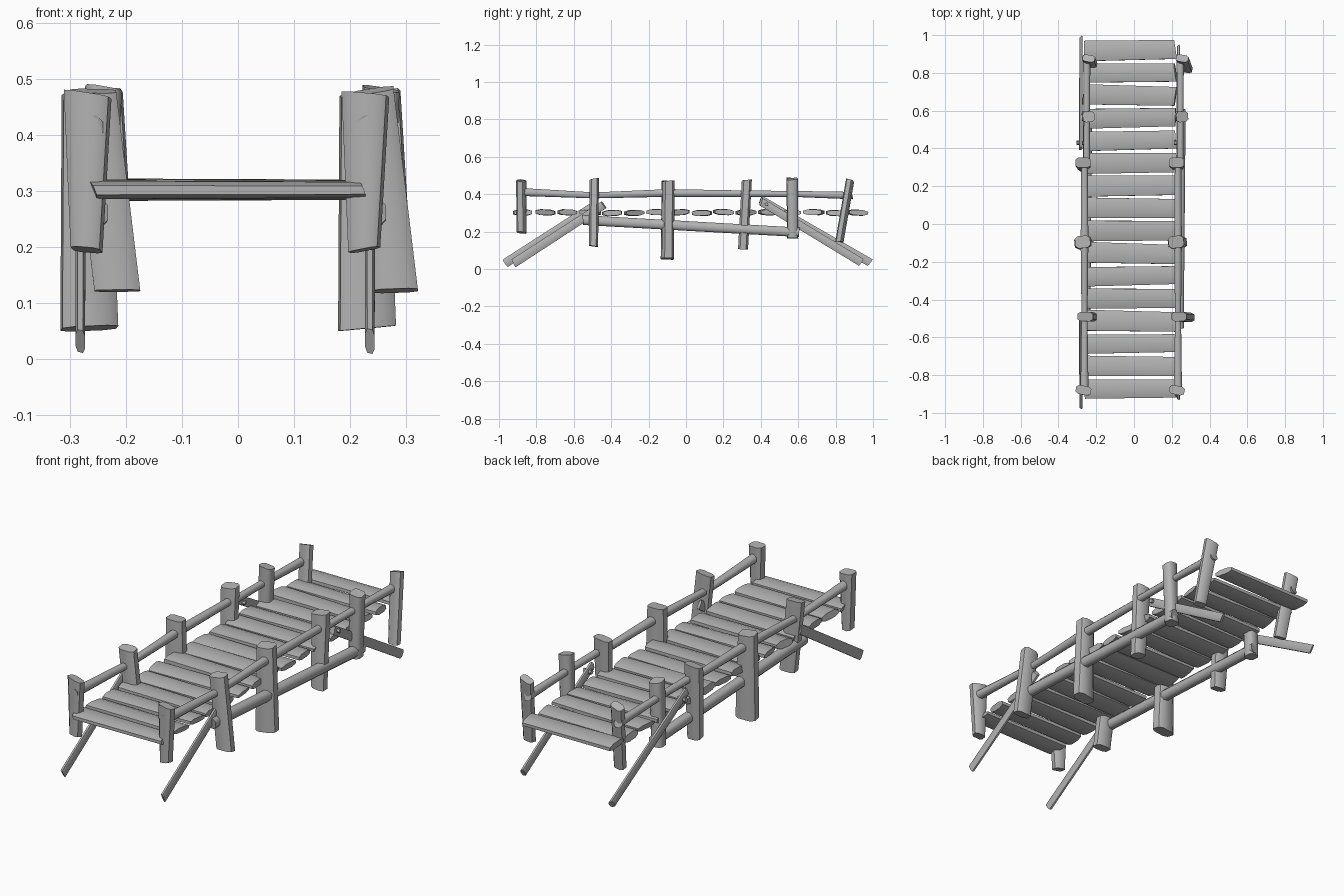
import bpy, bmesh, math, random
from mathutils import Vector

random.seed(7)
if "Cube" in bpy.data.objects:
    bpy.data.objects.remove(bpy.data.objects["Cube"], do_unlink=True)

wood = bpy.data.materials.new("grey_wood")
wood.use_nodes = True
grey = (0.45, 0.45, 0.45, 1)
wood.diffuse_color = grey
wood.node_tree.nodes["Principled BSDF"].inputs["Base Color"].default_value = grey


def log(name, a, b, size_a, size_b, across, sides=8, twist=0.0, skew=0.008, square=0.6):
    """Tapered hewn log from a to b; sizes are (width along across, thickness)."""
    a, b = Vector(a), Vector(b)
    axis = (b - a).normalized()
    u = Vector(across)
    u = (u - axis * u.dot(axis)).normalized()
    v = axis.cross(u)
    bm = bmesh.new()
    rings = []
    for centre, (w, t) in ((a, size_a), (b, size_b)):
        tilt_u, tilt_v = (random.uniform(-skew, skew) for _ in range(2))
        ring = []
        for i in range(sides):
            ang = math.tau * (i + 0.5) / sides
            c, s = math.cos(ang), math.sin(ang)
            # superellipse section, squarer for small exponents
            c = math.copysign(abs(c) ** square, c)
            s = math.copysign(abs(s) ** square, s)
            x, y = c * w / 2, s * t / 2
            p = u * (x * math.cos(twist) - y * math.sin(twist))
            p += v * (x * math.sin(twist) + y * math.cos(twist))
            ring.append(bm.verts.new(centre + p + axis * (c * tilt_u + s * tilt_v)))
        rings.append(ring)
    low, high = rings
    for i in range(sides):
        j = (i + 1) % sides
        bm.faces.new((low[i], low[j], high[j], high[i]))
    bm.faces.new(low[::-1])
    bm.faces.new(high)
    bmesh.ops.recalc_face_normals(bm, faces=bm.faces)
    mesh = bpy.data.meshes.new(name)
    bm.to_mesh(mesh)
    bm.free()
    mesh.materials.append(wood)
    obj = bpy.data.objects.new(name, mesh)
    bpy.context.collection.objects.link(obj)
    bpy.ops.object.select_all(action='DESELECT')
    obj.select_set(True)
    bpy.context.view_layer.objects.active = obj
    bpy.ops.object.shade_smooth_by_angle(angle=math.radians(50))
    return obj


X, Z = (1, 0, 0), (0, 0, 1)

# Deck planks, laid crosswise with slight wobble
COUNT = 16
for i in range(COUNT):
    y = 0.92 - i * 0.1195
    z = 0.303 + random.uniform(-0.004, 0.004)
    dy, w = random.uniform(-0.006, 0.006), random.uniform(0.108, 0.118)
    log(f"deck_plank_{i + 1}", (-0.262, y + dy, z), (0.22, y - dy, z),
        (w, 0.034), (w - 0.008, 0.03), (0, 1, random.uniform(-0.06, 0.06)), square=0.75)

# Posts: foot, head, foot width, head width, depth, twist
posts = [
    ((-.27, -.88, .195), (-.268, -.88, .472), .055, .085, .05, -0.2),
    ((-.215, -.495, .122), (-.258, -.49, .478), .085, .085, .052, 0.0),
    ((-.265, -.10, .055), (-.272, -.095, .47), .105, .085, .068, 0.1),
    ((-.265, .305, .11), (-.27, .325, .472), .07, .085, .056, 0.0),
    ((-.25, .57, .165), (-.24, .568, .482), .06, .066, .06, 0.1),
    ((-.215, .82, .145), (-.24, .877, .472), .06, .07, .04, -0.2),
]

# Hand rail stations (y, z, thickness), offset to the post line
rail = [(-.90, .413, .046), (-.49, .394, .034), (-.09, .407, .044),
        (.33, .403, .036), (.57, .402, .034), (.885, .393, .042)]

for side, dx, brace_x, shift in (("right", 0, -.281, 0), ("left", .495, .235, .045)):
    for i, (foot, head, wf, wh, depth, twist) in enumerate(posts):
        off = Vector((dx, 0, 0))
        log(f"{side}_post_{i + 1}", Vector(foot) + off, Vector(head) + off,
            (wf, depth), (wh, depth), X, twist=twist, skew=0.006)
    # Upper rails between neighbouring posts
    for i, (p, q) in enumerate(zip(rail, rail[1:])):
        x = dx - (.262 if i < 3 else .25)
        log(f"{side}_hand_rail_{i + 1}", (x, p[0], p[1]), (x, q[0], q[1]),
            (p[2], p[2]), (q[2], q[2]), X, square=0.9)
    # Lower rail
    log(f"{side}_lower_rail", (dx - .255, -.55, .262), (dx - .245, .60, .197),
        (.05, .056), (.05, .054), X, square=0.85)
    # Thin slanted braces at both ends
    log(f"{side}_front_brace", (brace_x, -.965 + shift, .032), (brace_x, -.485 + shift, .343),
        (.018, .05), (.02, .046), X, square=0.7)
    log(f"{side}_back_brace", (brace_x, .98 - shift, .037), (brace_x, .40, .372 - shift / 4),
        (.018, .046), (.02, .044), X, square=0.7)
    # Peg holding the back brace
    log(f"{side}_brace_peg", (brace_x - .022, .43, .347), (brace_x + .022, .43, .347),
        (.024, .024), (.02, .02), Z, sides=6, skew=0.002, square=1)
